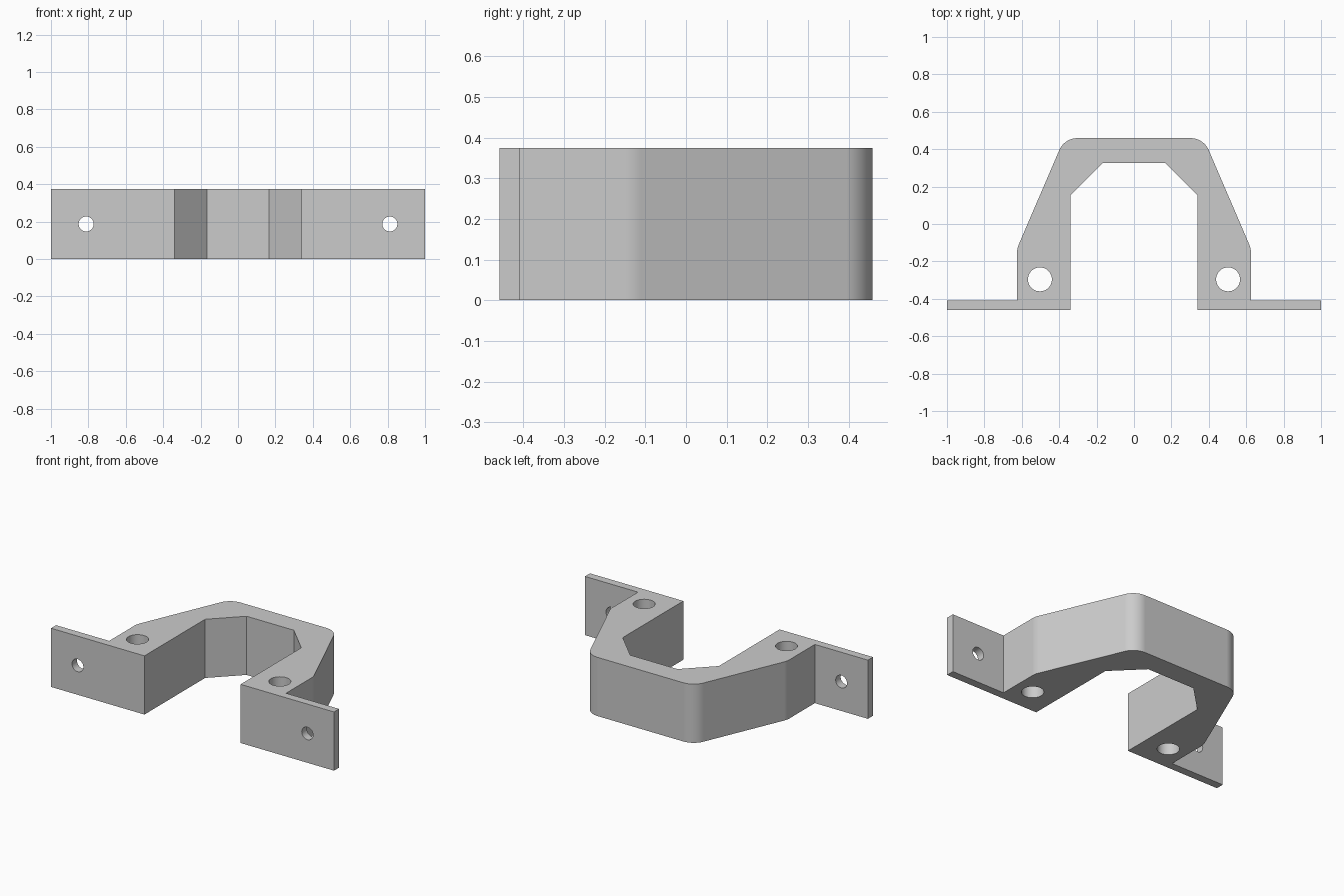
import bpy, bmesh
from math import pi, tan
from mathutils import Vector

HEIGHT = 0.375
DEPTH = 0.459

cube = bpy.data.objects.get("Cube")
if cube:
    bpy.data.objects.remove(cube, do_unlink=True)

grey = bpy.data.materials.new("plain grey")
grey.use_nodes = True
grey.diffuse_color = (0.6, 0.6, 0.6, 1)
grey.node_tree.nodes["Principled BSDF"].inputs["Base Color"].default_value = (0.6, 0.6, 0.6, 1)


def fillet(before, corner, after, radius, steps):
    """Points of an arc that rounds the corner between two straight edges."""
    a, c, b = Vector(before), Vector(corner), Vector(after)
    u, v = (a - c).normalized(), (b - c).normalized()
    reach = radius / tan(u.angle(v) / 2)
    centre = c + (u + v).normalized() * (radius ** 2 + reach ** 2) ** 0.5
    ray_a, ray_b = c + u * reach - centre, c + v * reach - centre
    return [tuple(centre + radius * ray_a.lerp(ray_b, i / steps).normalized())
            for i in range(steps + 1)]


def cutter(name, location, radius, rotation=(0, 0, 0)):
    """Hidden cylinder used to drill a hole."""
    bpy.ops.mesh.primitive_cylinder_add(vertices=40, radius=radius, depth=1,
                                        location=location, rotation=rotation)
    ob = bpy.context.object
    ob.name = name
    ob.hide_render = True
    return ob


# Half outline of the bracket: inner arch, foot, flange, sloping shoulder
waist, shoulder, crown = (0.625, -0.13), (0.372, DEPTH), (0, DEPTH)
ledge = (0.625, -0.408)
half = [(0.167, 0.325), (0.34, 0.153), (0.34, -DEPTH), (1, -DEPTH), (1, -0.408), ledge]
half += fillet(ledge, waist, shoulder, 0.1, 4)
half += fillet(waist, shoulder, crown, 0.106, 12)
outline = half + [(-x, y) for x, y in reversed(half)]

# Bracket body, extruded upward
bm = bmesh.new()
base = bm.faces.new([bm.verts.new((x, y, 0)) for x, y in outline])
top = bmesh.ops.extrude_face_region(bm, geom=[base])["geom"]
bmesh.ops.translate(bm, vec=(0, 0, HEIGHT),
                    verts=[v for v in top if isinstance(v, bmesh.types.BMVert)])
bmesh.ops.recalc_face_normals(bm, faces=bm.faces)
mesh = bpy.data.meshes.new("bracket")
bm.to_mesh(mesh)
bm.free()
mesh.materials.append(grey)
bracket = bpy.data.objects.new("bracket", mesh)
bpy.context.collection.objects.link(bracket)

# Upright holes through the feet and screw holes through the flanges
cutters = []
for side in (-1, 1):
    cutters.append(cutter("foot_hole", (side * 0.503, -0.296, HEIGHT / 2), 0.064))
    cutters.append(cutter("flange_hole", (side * 0.812, -DEPTH, HEIGHT / 2), 0.04, (pi / 2, 0, 0)))

bpy.ops.object.select_all(action="DESELECT")
bpy.context.view_layer.objects.active = bracket
bracket.select_set(True)
for tool in cutters:
    cut = bracket.modifiers.new("hole", "BOOLEAN")
    cut.operation = "DIFFERENCE"
    cut.solver = "EXACT"
    cut.object = tool
    bpy.ops.object.modifier_apply(modifier=cut.name)
    bpy.data.objects.remove(tool, do_unlink=True)

# Smooth rounded corners and hole walls, crisp flat faces
bpy.ops.object.shade_smooth_by_angle(angle=pi / 7)
weighted = bracket.modifiers.new("flat faces", "WEIGHTED_NORMAL")
weighted.keep_sharp = True
